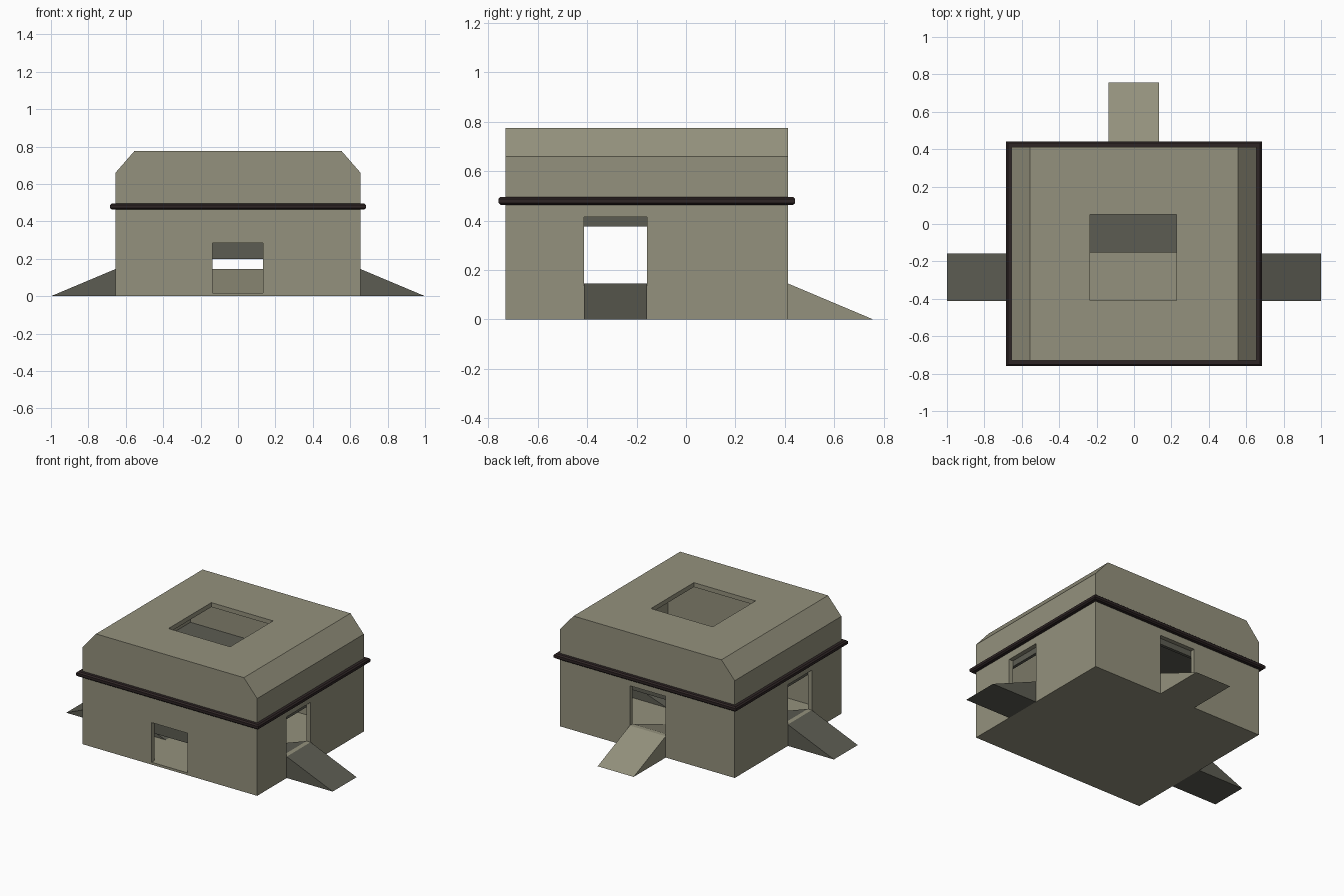
import bpy

if "Cube" in bpy.data.objects:
    bpy.data.objects.remove(bpy.data.objects["Cube"])

def material(name, rgb):
    m = bpy.data.materials.new(name)
    m.diffuse_color = (*rgb, 1)
    m.use_nodes = True
    m.node_tree.nodes["Principled BSDF"].inputs["Base Color"].default_value = m.diffuse_color
    return m

olive = material("olive grey", (0.296, 0.285, 0.205))
dark = material("dark olive", (0.107, 0.107, 0.084))
trim = material("dark brown trim", (0.027, 0.018, 0.018))

def mesh_object(name, verts, faces, mat):
    me = bpy.data.meshes.new(name)
    me.from_pydata(verts, [], faces)
    me.materials.append(mat)
    ob = bpy.data.objects.new(name, me)
    bpy.context.collection.objects.link(ob)
    # consistent outward normals
    import bmesh
    bm = bmesh.new()
    bm.from_mesh(me)
    bmesh.ops.recalc_face_normals(bm, faces=bm.faces)
    bm.to_mesh(me)
    bm.free()
    return ob

def prism(name, profile, a, b, mat, axis="y"):
    """Extrude a (u, z) profile from a to b along the axis."""
    place = (lambda u, z, t: (u, t, z)) if axis == "y" else (lambda u, z, t: (t, u, z))
    n = len(profile)
    verts = [place(u, z, t) for t in (a, b) for u, z in profile]
    faces = [tuple(range(n)), tuple(range(n, 2 * n))]
    faces += [(i, (i + 1) % n, n + (i + 1) % n, n + i) for i in range(n)]
    return mesh_object(name, verts, faces, mat)

def box(name, x0, x1, y0, y1, z0, z1, mat):
    return prism(name, [(x0, z0), (x1, z0), (x1, z1), (x0, z1)], y0, y1, mat)

def cut(ob, cutter):
    mod = ob.modifiers.new("cut", "BOOLEAN")
    mod.operation = "DIFFERENCE"
    mod.solver = "EXACT"
    mod.object = cutter
    cutter.hide_render = True
    bpy.context.view_layer.objects.active = ob
    bpy.ops.object.modifier_apply(modifier=mod.name)
    bpy.data.objects.remove(cutter, do_unlink=True)

def shell_profile(w, z0, shoulder, roof_w, top):
    return [(-w, z0), (w, z0), (w, shoulder), (roof_w, top), (-roof_w, top), (-w, shoulder)]

Y0, Y1, W = -0.73, 0.413, 0.655
D0, D1 = -0.413, -0.157        # side doorway along y

# hollow building shell with bevelled roof edges
shell = prism("building_shell", shell_profile(W, 0, 0.66, 0.555, 0.775), Y0, Y1, olive)
cut(shell, prism("cavity", shell_profile(W - 0.03, 0.015, 0.647, 0.542, 0.745),
                 Y0 + 0.03, Y1 - 0.03, olive))
# doorways and roof hatch
cut(shell, box("side_doors", -0.9, 0.9, D0, D1, 0.145, 0.415, olive))
cut(shell, box("back_door", -0.137, 0.133, 0.2, 0.6, 0.145, 0.415, olive))
cut(shell, box("front_door", -0.137, 0.133, -0.9, -0.5, 0.016, 0.285, olive))
cut(shell, box("roof_hatch", -0.235, 0.228, -0.41, 0.05, 0.6, 0.9, olive))

# ramps outside and inside each raised doorway
prism("back_ramp", [(Y1, 0), (0.757, 0), (Y1, 0.145)], -0.137, 0.133, olive, "x")
prism("back_inner_ramp", [(Y1 - 0.03, 0.01), (0.03, 0.01), (Y1 - 0.03, 0.145)],
      -0.137, 0.133, olive, "x")
for side, s in (("right", 1), ("left", -1)):
    prism(side + "_ramp", [(s * W, 0), (s, 0), (s * W, 0.145)], D0, D1, dark)
    prism(side + "_inner_ramp", [(s * 0.625, 0.01), (s * 0.24, 0.01), (s * 0.625, 0.145)],
          D0, D1, dark)
    x0, x1 = sorted((s * 0.605, s * 0.625))
    box(side + "_door_lintel", x0, x1, D0 - 0.03, D1 + 0.03, 0.375, 0.43, dark)

# lintels over front and back doorways, upper floor
box("front_door_lintel", -0.16, 0.16, Y0 + 0.03, Y0 + 0.05, 0.2, 0.3, dark)
box("back_door_lintel", -0.16, 0.16, Y1 - 0.05, Y1 - 0.03, 0.375, 0.43, dark)
box("upper_floor", -0.625, 0.625, -0.152, Y1 - 0.03, 0.38, 0.41, dark)

# trim band around the walls, bevelled cross-section swept round a rectangle
section = [(-0.005, 0.463), (0.02, 0.463), (0.029, 0.471),
           (0.029, 0.488), (0.02, 0.496), (-0.005, 0.496)]
n = len(section)
verts = []
for sx, sy in ((-1, -1), (1, -1), (1, 1), (-1, 1)):
    for d, z in section:
        verts.append((sx * (W + d), Y1 + d if sy > 0 else Y0 - d, z))
faces = [(c * n + i, c * n + (i + 1) % n, (c + 1) % 4 * n + (i + 1) % n, (c + 1) % 4 * n + i)
         for c in range(4) for i in range(n)]
mesh_object("trim_band", verts, faces, trim)
